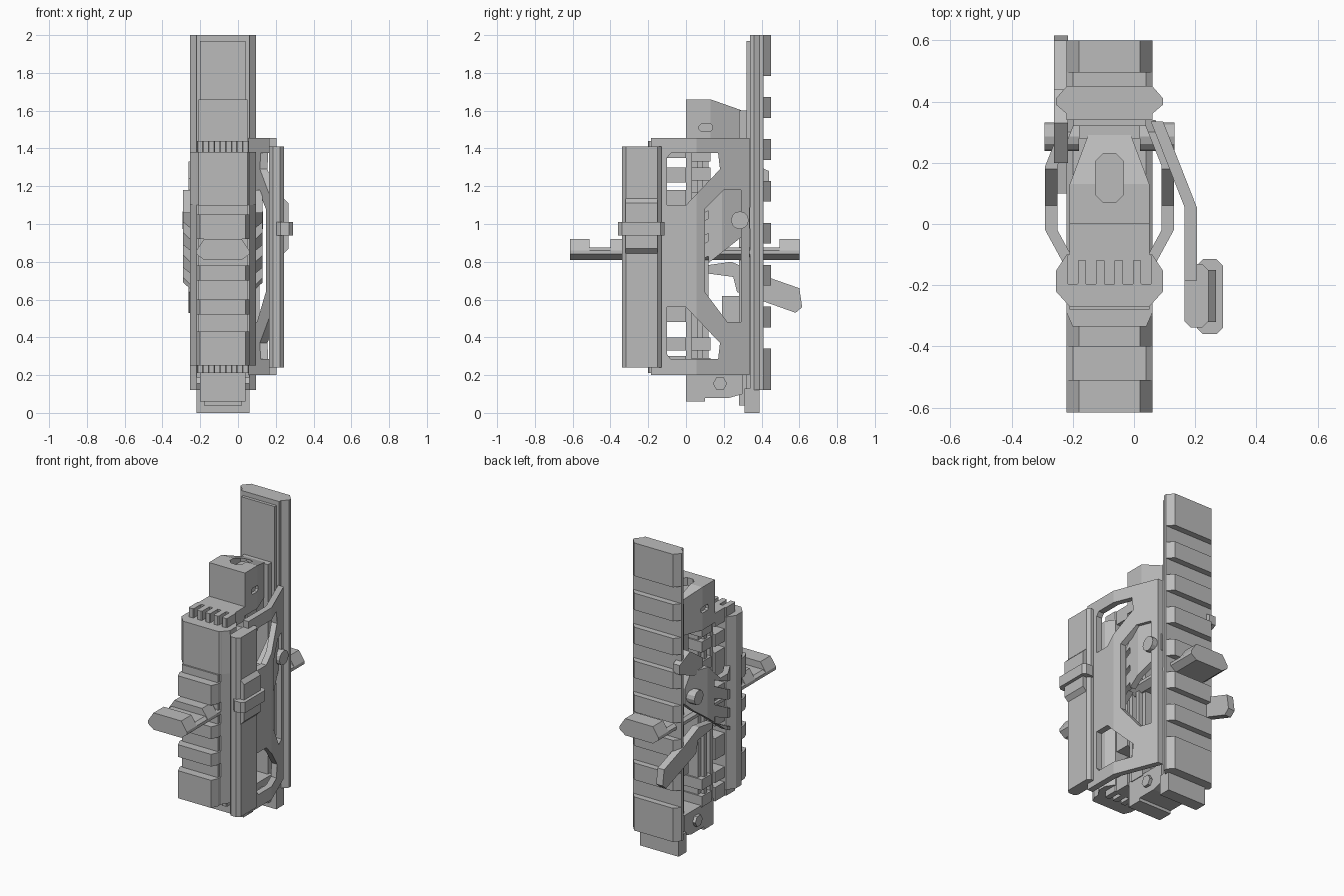
import bpy, bmesh, math

old = bpy.data.objects.get("Cube")
if old:
    bpy.data.objects.remove(old, do_unlink=True)

colour = (.5, .5, .5, 1)
grey = bpy.data.materials.new("plain grey")
grey.use_nodes = True
grey.diffuse_color = colour
grey.node_tree.nodes["Principled BSDF"].inputs["Base Color"].default_value = colour

CENTRE = -.08   # x of the main body
HALF = .14      # half width of the body and its teeth
WIDE = .175     # half width at the rail flanges
MIDDLE = .83    # height about which the frame windows mirror
THROUGH = (-.6, .6)


def prism(name, outline, axis, span):
    """Extrude an outline along an axis: x takes (y, z), y takes (x, z), z takes (x, y)."""
    def place(point, height):
        a, b = point
        return {"x": (height, a, b), "y": (a, height, b), "z": (a, b, height)}[axis]
    bm = bmesh.new()
    near, far = ([bm.verts.new(place(point, height)) for point in outline] for height in span)
    bm.faces.new(near)
    bm.faces.new(far)
    for i in range(len(outline)):
        bm.faces.new((near[i - 1], near[i], far[i], far[i - 1]))
    bmesh.ops.recalc_face_normals(bm, faces=bm.faces)
    mesh = bpy.data.meshes.new(name)
    bm.to_mesh(mesh)
    bm.free()
    mesh.materials.append(grey)
    ob = bpy.data.objects.new(name, mesh)
    bpy.context.scene.collection.objects.link(ob)
    return ob


def symmetric(half):
    """Mirror a half outline about the body centre line."""
    right = [(CENTRE + width, v) for width, v in half]
    left = [(CENTRE - width, v) for width, v in reversed(half)]
    return right + left


def chamfered(a, b, cut):
    """Rectangle with its four corners cut off."""
    (left, right), (low, high) = a, b
    return [(left + cut, low), (right - cut, low), (right, low + cut), (right, high - cut),
            (right - cut, high), (left + cut, high), (left, high - cut), (left, low + cut)]


def block(name, half, depth, height):
    """Plain box centred on the body."""
    front, back = depth
    return prism(name, symmetric([(half, front), (half, back)]), "z", height)


def flanged(low, high):
    """Rail section that is widest in the middle."""
    third = (high - low) / 3
    return symmetric([(HALF, low), (WIDE, low + third), (WIDE, high - third), (HALF, high)])


def polygon(a, b, radius, sides):
    steps = [math.tau * i / sides for i in range(sides)]
    return [(a + radius * math.cos(t), b + radius * math.sin(t)) for t in steps]


def bent(path, thickness):
    """Give a bent line a thickness along x."""
    return path + [(x - thickness, y) for x, y in reversed(path)]


def carve(ob, tool, operation="DIFFERENCE"):
    mod = ob.modifiers.new("carve", "BOOLEAN")
    mod.operation, mod.object, mod.solver = operation, tool, "EXACT"
    bpy.context.view_layer.update()
    depsgraph = bpy.context.evaluated_depsgraph_get()
    mesh = bpy.data.meshes.new_from_object(ob.evaluated_get(depsgraph))
    ob.modifiers.clear()
    ob.data = mesh
    bpy.data.objects.remove(tool, do_unlink=True)


# Long back rail with its liner and evenly spaced teeth
prism("back_rail", symmetric([(HALF, .34), (HALF, .36), (WIDE, .39), (WIDE, .41)]), "z", (.12, 2))
block("back_rail_foot", HALF, (.31, .39), (0, .13))
block("back_rail_panel", .12, (.32, .35), (.05, 1.97))
block("rail_spine", .1, (.28, .33), (.04, 1.6))
tooth_outline = symmetric([(WIDE, .39), (WIDE, .41), (HALF, .45)])
for i in range(8):
    low = .23 + .222 * i
    bottom = .12 if i == 0 else low
    top = 2 if i == 7 else low + .11
    prism("back_rail_tooth", tooth_outline, "z", (bottom, top))

# Top block with sloped rear, side slots and a recessed cap
top_block = prism("top_block", symmetric([(.13, 0), (.13, .13), (.07, .29)]), "z", (1.38, 1.7))
roof = [(-.1, 1.3), (-.1, 1.64), (0, 1.66), (.13, 1.66), (.3, 1.6), (.3, 1.3)]
carve(top_block, prism("roof_cutter", roof, "x", THROUGH), "INTERSECT")
recess = chamfered((CENTRE - .045, CENTRE + .045), (.07, .23), .025)
carve(top_block, prism("recess_cutter", recess, "z", (1.61, 1.8)))
slot = chamfered((.07, .14), (1.49, 1.53), .01)
for side in (-HALF, HALF):
    carve(top_block, prism("slot_cutter", slot, "x", (CENTRE + side - .03, CENTRE + side + .03)))

# Bottom block with a hexagon bolt through it
base = [(0, .06), (.1, .06), (.1, .08), (.23, .08), (.3, .1), (.3, .23), (0, .23)]
prism("bottom_block", base, "x", (CENTRE - .12, CENTRE + .12))
prism("hexagon_bolt", polygon(.18, .155, .038, 6), "x", (CENTRE - HALF, CENTRE + HALF))

# Grooved core, joined to the front rail by bridges
block("core", .09, (0, .12), (.2, 1.42))
block("core_front_edge", .115, (0, .03), (.2, 1.42))
block("core_back_edge", .115, (.06, .09), (.2, 1.42))
for height in [(.33, .4), (.48, .62), (.7, .95), (1, 1.18), (1.22, 1.3)]:
    block("core_bridge", .13, (-.12, 0), height)
for low in (.22, .33, 1.1, 1.23, 1.33):
    block("core_lug", .125, (.03, .13), (low, low + .07))
for height in [(.45, .62), (1.22, 1.44)]:
    block("rear_column", .07, (.19, .3), height)

# Ribbed collars at both ends of the front rail
for height in [(.21, .3), (1.35, 1.44)]:
    block("collar", .13, (-.12, 0), height)
    for i in range(-2, 3):
        x = CENTRE + .06 * i
        prism("collar_rib", chamfered((x - .018, x + .018), (-.2, -.1), .005), "z", height)

# Front rail with a shoulder above a slim toothed bar
prism("front_rail", flanged(-.26, -.1), "z", (.25, 1.38))
shoulder = symmetric([(WIDE, -.17), (WIDE, -.22), (.13, -.27)])
prism("front_rail_shoulder", shoulder, "z", (1.1, 1.38))
block("front_rail_bar", .13, (-.28, -.25), (.25, 1.1))
front_tooth = symmetric([(HALF, -.26), (HALF, -.29), (.12, -.335)])
for height in [(.25, .43), (.52, .6), (.7, .78), (.92, 1.05)]:
    prism("front_rail_tooth", front_tooth, "z", height)

# Cross rail running front to back, with raised blocks
cross = symmetric([(.1, .81), (HALF, .84), (HALF, .86), (.12, .875)])
prism("cross_rail", cross, "y", (-.615, .6))
for depth in [(-.615, -.51), (-.4, -.3), (.495, .6)]:
    prism("cross_rail_block", symmetric([(HALF, .86), (.1, .92)]), "y", depth)

# Bent side plates with diagonal slots, one on each side
plate_path = [(.15, .34), (.21, .19), (.21, -.02), (.15, -.13)]
plate_outline = [(.34, 1.08), (.3, 1.18), (.18, 1.18), (.06, 1.06), (-.2, 1.06),
                 (-.2, .6), (0, .7), (.28, .92), (.34, .98)]
for side, name in ((1, "left"), (-1, "right")):
    bend = [(CENTRE + side * x, y) for x, y in bent(plate_path, .04)]
    plate = prism(name + "_side_plate", bend, "z", (.5, 1.25))
    carve(plate, prism("outline_cutter", plate_outline, "x", THROUGH), "INTERSECT")
    for z in (.76, .88, 1):
        finger_gap = [(-.2, z - .14), (.12, z + .03), (.12, z + .07), (-.2, z - .07)]
        carve(plate, prism("gap_cutter", finger_gap, "x", THROUGH))
    ends = (CENTRE + side * .1, CENTRE + side * .213)
    prism(name + "_pivot_bolt", polygon(.285, 1.02, .047, 12), "x", ends)

# Lever and small tab on the right side
lever_span = (-.262, -.215)
lever = [(.1, .78), (.24, .8), (.4, .73), (.6, .66), (.615, .56), (.58, .53),
         (.27, .64), (.25, .72), (.1, .74)]
prism("lever", lever, "x", lever_span)
tab = [(.2, 1.14), (.3, 1.16), (.44, 1.22), (.44, 1.28), (.33, 1.33), (.2, 1.24)]
prism("tab", tab, "x", lever_span)

# Large bent outer frame: end windows mirror each other, a tall one sits between
frame_path = [(.095, .335), (.205, .055), (.205, -.185)]
frame = prism("outer_frame", bent(frame_path, .04), "z", (MIDDLE - .63, MIDDLE + .625))
end_window = [(-.1, .52), (-.08, .545), (.17, .545), (.18, .46), (0, .27), (-.1, .27)]
for flip in (1, -1):
    window = [(y, MIDDLE + flip * z) for y, z in end_window]
    carve(frame, prism("window_cutter", window, "x", THROUGH))
tall_window = [(.1, 1.08), (.2, 1.18), (.29, 1.18), (.29, .48), (.22, .48), (.1, .64)]
carve(frame, prism("window_cutter", tall_window, "x", THROUGH))

# Side rail carried by the frame, with its band and clamp
prism("side_rail", chamfered((.165, .243), (-.338, -.13), .02), "z", (.24, 1.41))
prism("side_rail_band", chamfered((.2, .268), (.84, 1.14), .03), "y", (-.32, -.15))
prism("clamp", chamfered((.205, .29), (-.36, -.115), .02), "z", (.94, 1.01))
